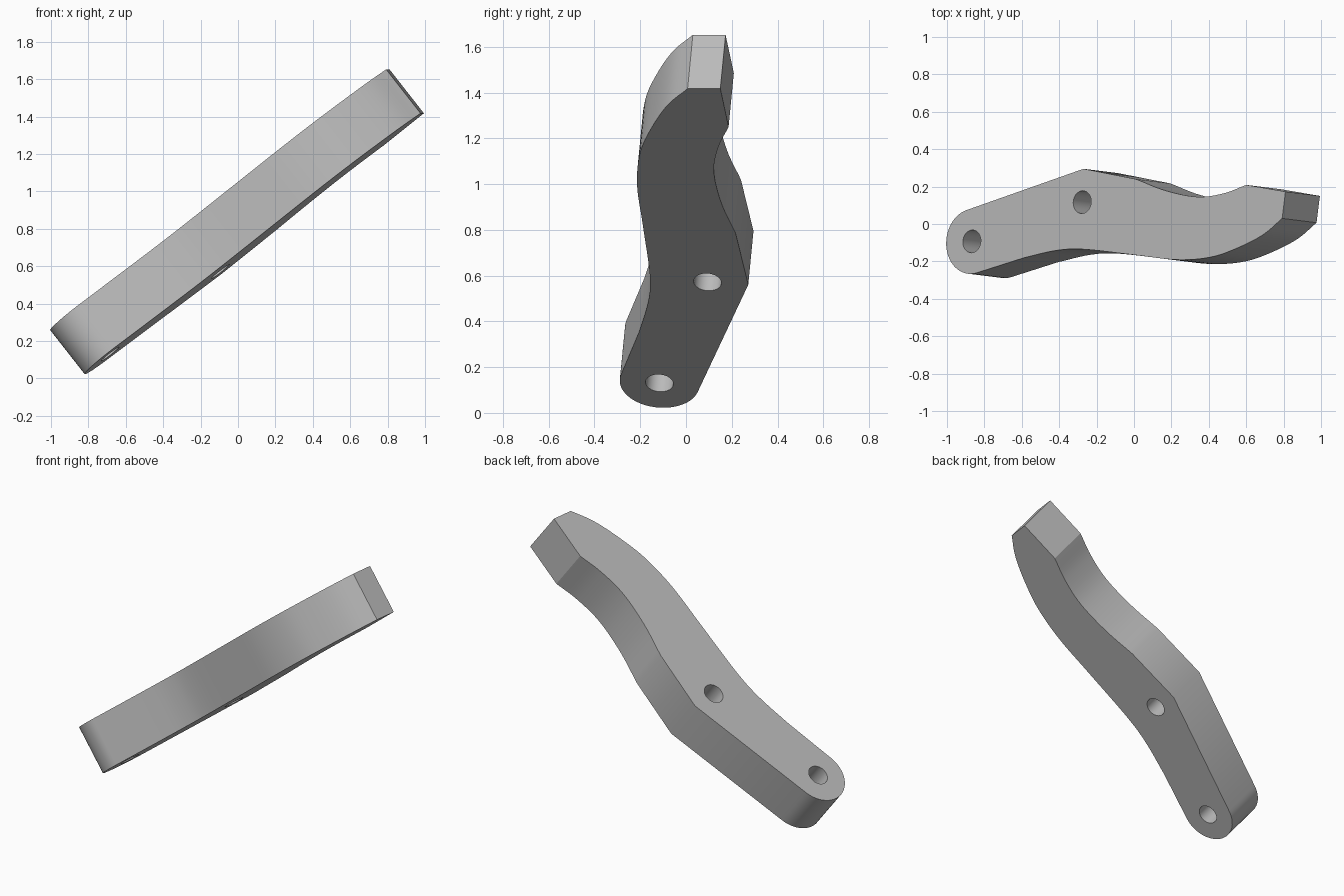
import bpy, bmesh, math
from mathutils import Vector

cube = bpy.data.objects.get("Cube")
if cube:
    bpy.data.objects.remove(cube, do_unlink=True)

# The plate is tilted: its depth runs along this vector
DEPTH = Vector((0.184, -0.023, -0.235))
NORMAL = -DEPTH.normalized()
U = Vector((-NORMAL.z, 0, NORMAL.x)).normalized() * -1
V = NORMAL.cross(U)
BASE = Vector((0, 0, 1.035))


def on_plate(x, y):
    """Lift a plan position onto the tilted upper face."""
    z = BASE.z - (NORMAL.x * x + NORMAL.y * y) / NORMAL.z
    return Vector((x, y, z))


def arc(center, radius, start, end, steps):
    c = on_plate(*center)
    angles = [math.radians(start + (end - start) * i / steps) for i in range(steps + 1)]
    return [c + radius * (math.cos(a) * U + math.sin(a) * V) for a in angles]


def spline(points, steps=6):
    """Smooth curve through plan points, ends included."""
    p = [Vector(q) for q in points]
    p = [2 * p[0] - p[1]] + p + [2 * p[-1] - p[-2]]
    out = []
    for a, b, c, d in zip(p, p[1:], p[2:], p[3:]):
        for i in range(steps):
            t = i / steps
            q = 0.5 * (2 * b + (c - a) * t + (2 * a - 5 * b + 4 * c - d) * t ** 2
                       + (3 * b - a - 3 * c + d) * t ** 3)
            out.append(on_plate(*q))
    return out + [on_plate(*points[-1])]


# Outline: round pivot end, front S-curve, blunt tip, back hollow, back corner
pivot = (-0.867, -0.093)
outline = arc(pivot, 0.174, 105, 284, 28)
outline += spline([(-0.59, -0.181), (-0.42, -0.142), (-0.27, -0.135), (0, -0.165),
                   (0.23, -0.191), (0.41, -0.177), (0.555, -0.127), (0.69, -0.057),
                   (0.792, 0.03)])
outline.append(on_plate(0.81, 0.173))
outline += spline([(0.6, 0.209), (0.48, 0.164), (0.34, 0.145), (0.17, 0.178), (0.01, 0.24)])
outline.append(on_plate(-0.27, 0.295))

# Fill the outline around the two bolt holes, then give it depth
holes = [arc(c, 0.061, 0, 360, 32)[:-1] for c in (pivot, (-0.277, 0.117))]
bm = bmesh.new()
edges = []
for loop in [outline] + holes:
    verts = [bm.verts.new(p) for p in loop]
    edges += [bm.edges.new((a, b)) for a, b in zip(verts, verts[1:] + verts[:1])]
bmesh.ops.triangle_fill(bm, edges=edges, use_beauty=True, normal=NORMAL)
grown = bmesh.ops.extrude_face_region(bm, geom=bm.faces[:])["geom"]
bmesh.ops.translate(bm, vec=DEPTH, verts=[g for g in grown if isinstance(g, bmesh.types.BMVert)])
bmesh.ops.recalc_face_normals(bm, faces=bm.faces[:])

mesh = bpy.data.meshes.new("curved_lever")
bm.to_mesh(mesh)
bm.free()
lever = bpy.data.objects.new("curved_lever", mesh)
bpy.context.collection.objects.link(lever)

# Plain grey finish
grey = bpy.data.materials.new("plain_grey")
grey.use_nodes = True
color = (0.5, 0.5, 0.5, 1)
grey.diffuse_color = color
grey.node_tree.nodes["Principled BSDF"].inputs["Base Color"].default_value = color
mesh.materials.append(grey)

bpy.ops.object.select_all(action="DESELECT")
lever.select_set(True)
bpy.context.view_layer.objects.active = lever
bpy.ops.object.shade_smooth_by_angle(angle=math.radians(25))
